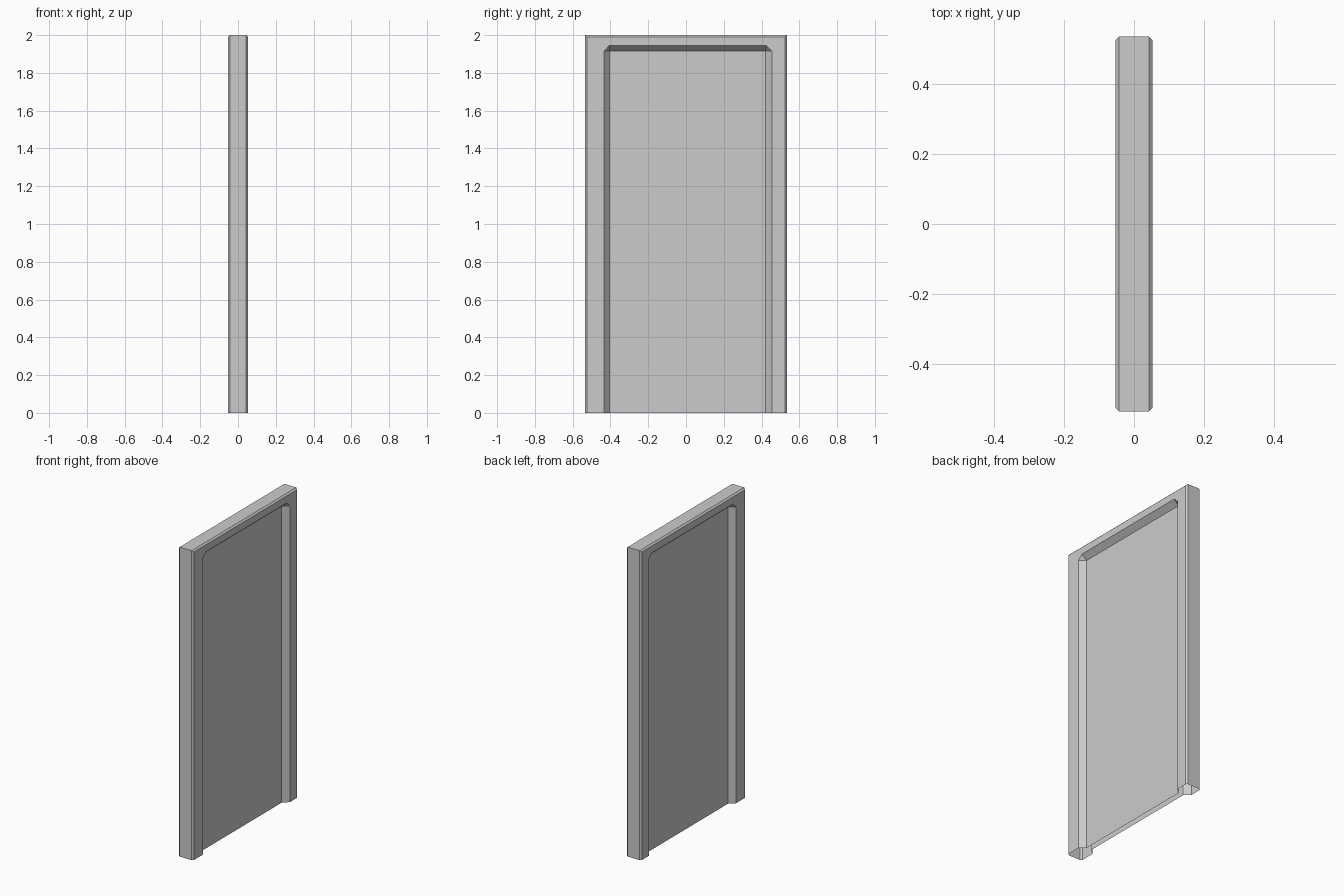
import bpy, bmesh

if "Cube" in bpy.data.objects:
    bpy.data.objects.remove(bpy.data.objects["Cube"])


def arch(x, left, right, top, cut=0.0):
    """Open arch outline (foot, jamb, head, jamb, foot) with optional corner cuts."""
    return [(x, left, 0), (x, left, top - cut), (x, left + cut, top),
            (x, right - cut, top), (x, right, top - cut), (x, right, 0)]


# Outlines from the outer edge inward to the recessed panel (one side)
loops = [
    arch(0.0, -0.535, 0.535, 2.0),             # middle of outer edge
    arch(0.043, -0.535, 0.535, 2.0),           # start of edge bevel
    arch(0.053, -0.525, 0.525, 1.99),          # frame face
    arch(0.053, -0.435, 0.455, 1.945, 0.03),   # opening
    arch(0.018, -0.405, 0.42, 1.915),          # panel edge
]

bm = bmesh.new()
rows = [[bm.verts.new(p) for p in loop] for loop in loops]
for a, b in zip(rows, rows[1:]):
    for i in range(5):
        bm.faces.new((a[i], a[i + 1], b[i + 1], b[i]))
# Recessed panel
bm.faces.new(rows[-1])
bmesh.ops.remove_doubles(bm, verts=bm.verts, dist=0.0001)
bmesh.ops.recalc_face_normals(bm, faces=bm.faces)
panel = max(bm.faces, key=lambda f: f.calc_area())
if panel.normal.x < 0:
    bmesh.ops.reverse_faces(bm, faces=bm.faces)

mesh = bpy.data.meshes.new("door_with_frame")
bm.to_mesh(mesh)
bm.free()
door = bpy.data.objects.new("door_with_frame", mesh)
bpy.context.collection.objects.link(door)

# Same recessed design on the other side; underside stays open
mirror = door.modifiers.new("other_side", 'MIRROR')
mirror.use_axis = (True, False, False)
